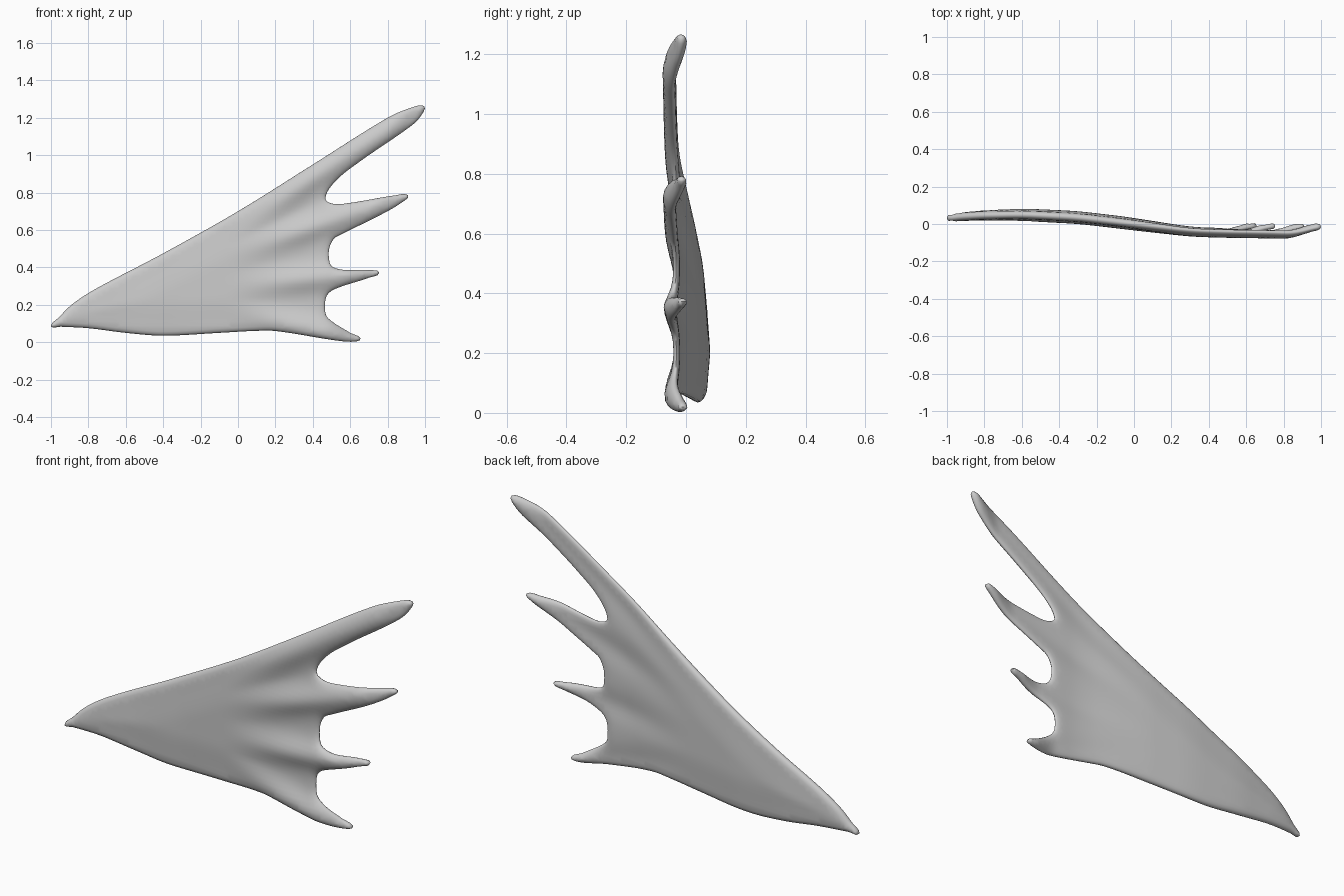
import bpy, bmesh, math
from mathutils import Vector, kdtree
from mathutils.geometry import delaunay_2d_cdt, intersect_point_line

cube = bpy.data.objects.get("Cube")
if cube:
    bpy.data.objects.remove(cube)

# Outline of the fin in (x, z), clockwise from the root
leading_edge = [(-1, .085), (-.96, .13), (-.89, .2), (-.77, .28), (-.4, .475),
                (0, .7), (.4, .95), (.8, 1.2), (.93, 1.255), (.995, 1.262)]
upper_gap = [(.985, 1.22), (.93, 1.16), (.65, .965), (.52, .86), (.467, .768), (.51, .74),
             (.6, .745), (.84, .785), (.91, .785)]
middle_gap = [(.88, .75), (.78, .69), (.55, .575), (.51, .55), (.485, .48), (.51, .4),
              (.7, .385), (.755, .372)]
lower_gap = [(.7, .345), (.52, .285), (.475, .25), (.465, .18), (.48, .13), (.6, .05), (.655, .02)]
lower_edge = [(.62, .003), (.52, .01), (.2, .06), (.08, .06), (-.1, .05), (-.4, .035),
              (-.6, .05), (-.8, .075), (-.95, .083)]

# Fingers: tip and inner end of each ridge
fingers = [((1, 1.26), (0, .62)), ((.91, .785), (0, .48)),
           ((.755, .375), (0, .3)), ((.655, .015), (0, .15))]
# Depth of the middle surface along x
bend = [(-1, .03), (-.85, .045), (-.6, .05), (-.3, .035), (0, 0), (.3, -.027), (.5, -.033), (1, -.04)]


def smooth(t):
    t = max(0, min(1, t))
    return t * t * (3 - 2 * t)


def smooth_loop(points, steps):
    """Closed curve through the points, with tangents scaled to each span."""
    pts = [Vector(p) for p in points]
    n = len(pts)
    tangent = [(pts[(i + 1) % n] - pts[i - 1]).normalized() for i in range(n)]
    out = []
    for i in range(n):
        a, b = pts[i], pts[(i + 1) % n]
        span = (b - a).length
        count = max(3, round(span / steps))
        for k in range(count):
            t = k / count
            h = smooth(t)
            out.append(a * (1 - h) + b * h + tangent[i] * span * t * (1 - t) ** 2
                       - tangent[(i + 1) % n] * span * t * t * (1 - t))
    return out


def middle_depth(x):
    for (x0, y0), (x1, y1) in zip(bend, bend[1:]):
        if x <= x1:
            return y0 + (y1 - y0) * (x - x0) / (x1 - x0)
    return bend[-1][1]


def surface(p, d):
    """Front and back depth at p, which lies d inside the outline."""
    x = p.x
    mid = sum(middle_depth(max(-1, min(1, x + s))) for s in (-.06, -.03, 0, .03, .06)) / 5
    ridge = flick = 0
    for tip, base in fingers:
        tip, base = Vector(tip), Vector(base)
        near, t = intersect_point_line(p, tip, base)
        weight = math.exp(-((p - near.to_2d()).length / .065) ** 2)
        ridge = max(ridge, weight)
        flick = max(flick, weight * smooth((x - tip.x + .2) / .2))
    palm = smooth((x + .1) / .5)
    mid += -.02 * palm * ridge + .045 * flick
    round_edge = math.sqrt(1 - (1 - min(d / .035, 1)) ** 2)
    half = .022 * (1 - palm) + (.011 + .01 * ridge) * palm
    half += .012 * smooth(d / .2) * (1 - palm)
    half *= round_edge
    return mid - half, mid + half


# Rim, inset rings for the rounded edge, and an inner grid
rim = smooth_loop(leading_edge + upper_gap + middle_gap + lower_gap + lower_edge, .018)
n = len(rim)
tree = kdtree.KDTree(n)
for i, p in enumerate(rim):
    tree.insert(p.to_3d(), i)
tree.balance()


def rim_distance(p):
    return tree.find(p.to_3d())[2]


points = list(rim)
for inset in (.003, .01, .022):
    for i, p in enumerate(rim):
        along = (rim[(i + 1) % n] - rim[i - 1]).normalized()
        q = p + Vector((along.y, -along.x)) * inset
        if rim_distance(q) > inset * .93:
            points.append(q)
step = .022
for i in range(int(2 / step)):
    for j in range(int(1.27 / step)):
        q = Vector((-1 + (i + .5 * (j % 2)) * step, j * step))
        if rim_distance(q) > .034:
            points.append(q)
edges = [(i, (i + 1) % n) for i in range(n)]
flat_points, _, triangles, *_ = delaunay_2d_cdt(points, edges, [], 1, 1e-5)

# Front and back skins sharing the rim
bm = bmesh.new()
front, back = [], []
for p in flat_points:
    d = rim_distance(p)
    y_front, y_back = surface(p, d if d > 1e-4 else 0)
    v = bm.verts.new((p.x, y_front, p.y))
    front.append(v)
    back.append(v if d <= 1e-4 else bm.verts.new((p.x, y_back, p.y)))
for tri in triangles:
    for skin in (front, back):
        corners = [skin[k] for k in tri]
        if not bm.faces.get(corners):
            bm.faces.new(corners)
bmesh.ops.delete(bm, geom=[v for v in bm.verts if not v.link_faces], context='VERTS')
bmesh.ops.recalc_face_normals(bm, faces=bm.faces[:])

mesh = bpy.data.meshes.new("webbed_fin")
bm.to_mesh(mesh)
bm.free()
fin = bpy.data.objects.new("webbed_fin", mesh)
bpy.context.collection.objects.link(fin)

# Plain grey skin
grey = bpy.data.materials.new("plain_grey")
grey.use_nodes = True
colour = (.6, .6, .6, 1)
grey.diffuse_color = colour
grey.node_tree.nodes["Principled BSDF"].inputs["Base Color"].default_value = colour
mesh.materials.append(grey)

bpy.ops.object.select_all(action='DESELECT')
fin.select_set(True)
bpy.context.view_layer.objects.active = fin
bpy.ops.object.shade_smooth_by_angle(angle=math.radians(60))
